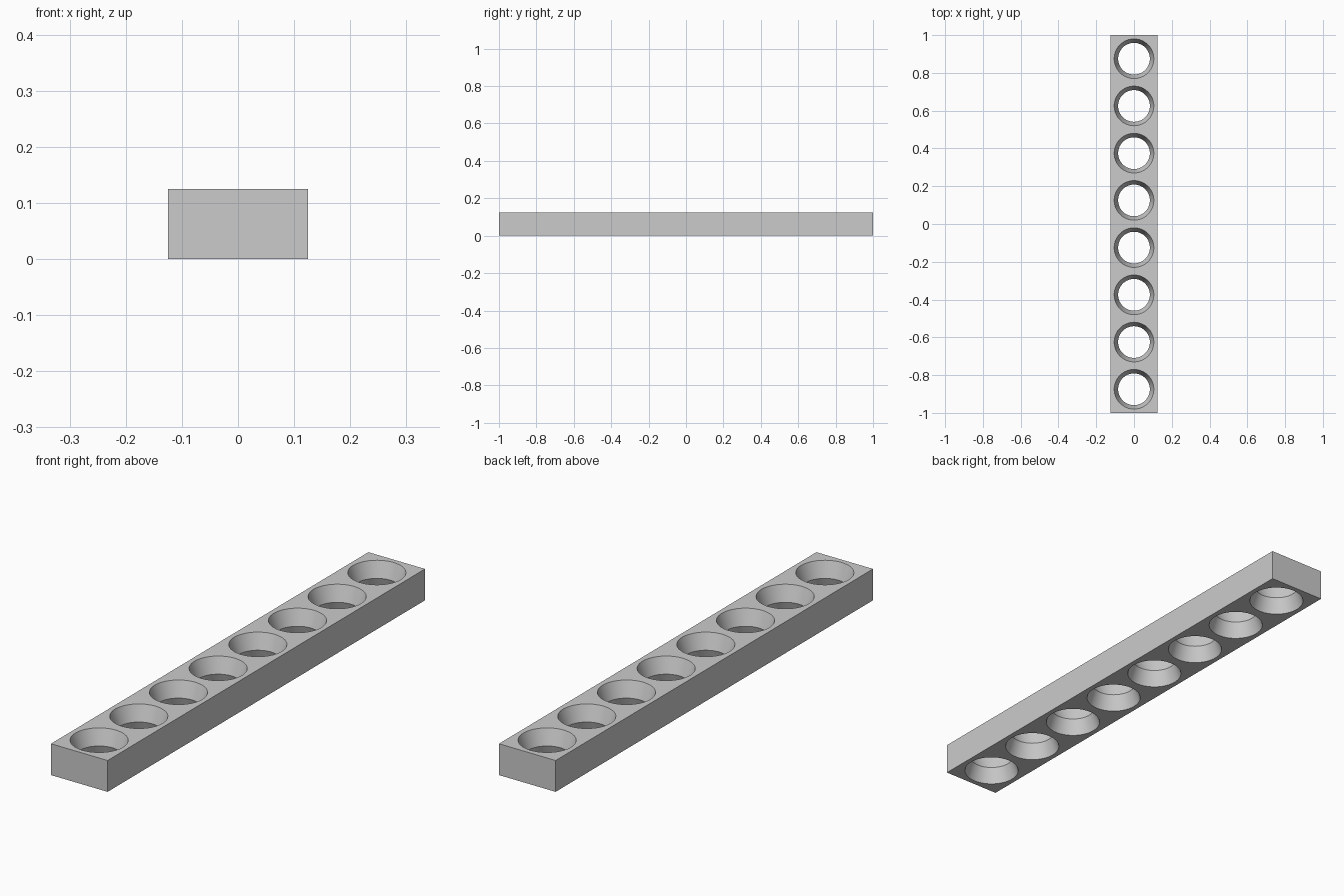
import bpy, bmesh, math
from mathutils import Matrix

if "Cube" in bpy.data.objects:
    bpy.data.objects.remove(bpy.data.objects["Cube"], do_unlink=True)

LENGTH, WIDTH, HEIGHT = 2.0, 0.25, 0.125
HOLES = 8
PITCH = LENGTH / HOLES
RIM_R, WAIST_R = 0.105, 0.084
SIDES = 64

grey = bpy.data.materials.new("light_grey")
grey.use_nodes = True
colour = (0.6, 0.6, 0.6, 1)
grey.diffuse_color = colour
grey.node_tree.nodes["Principled BSDF"].inputs["Base Color"].default_value = colour


def make_object(name, bm):
    bmesh.ops.recalc_face_normals(bm, faces=bm.faces)
    mesh = bpy.data.meshes.new(name)
    bm.to_mesh(mesh)
    bm.free()
    mesh.materials.append(grey)
    obj = bpy.data.objects.new(name, mesh)
    bpy.context.collection.objects.link(obj)
    return obj


def hourglass(bm, y):
    """Closed double cone, narrowest at mid height, poking out of both faces."""
    half = HEIGHT / 2
    reach = half + 0.02
    end_r = WAIST_R + (RIM_R - WAIST_R) * reach / half
    rings = []
    for z, r in ((half - reach, end_r), (half, WAIST_R), (half + reach, end_r)):
        angles = [math.tau * i / SIDES for i in range(SIDES)]
        rings.append([bm.verts.new((r * math.cos(a), y + r * math.sin(a), z)) for a in angles])
    for low, high in zip(rings, rings[1:]):
        for i in range(SIDES):
            j = (i + 1) % SIDES
            bm.faces.new((low[i], low[j], high[j], high[i]))
    bm.faces.new(rings[0])
    bm.faces.new(rings[-1])


# Solid bar
bm = bmesh.new()
bmesh.ops.create_cube(bm, size=1, matrix=Matrix.Translation((0, 0, HEIGHT / 2))
                      @ Matrix.Diagonal((WIDTH, LENGTH, HEIGHT, 1)))
bar = make_object("holder_bar", bm)

# Row of flared through holes
bm = bmesh.new()
for n in range(HOLES):
    hourglass(bm, (n + 0.5) * PITCH - LENGTH / 2)
cutter = make_object("hole_cutter", bm)
cutter.hide_render = True

cut = bar.modifiers.new("holes", 'BOOLEAN')
cut.operation = 'DIFFERENCE'
cut.solver = 'EXACT'
cut.object = cutter

bpy.ops.object.select_all(action='DESELECT')
bar.select_set(True)
bpy.context.view_layer.objects.active = bar
bpy.ops.object.modifier_apply(modifier=cut.name)
bpy.data.objects.remove(cutter, do_unlink=True)

# Smooth hole walls, crisp rims and waists
bpy.ops.object.shade_smooth_by_angle(angle=math.radians(25))
